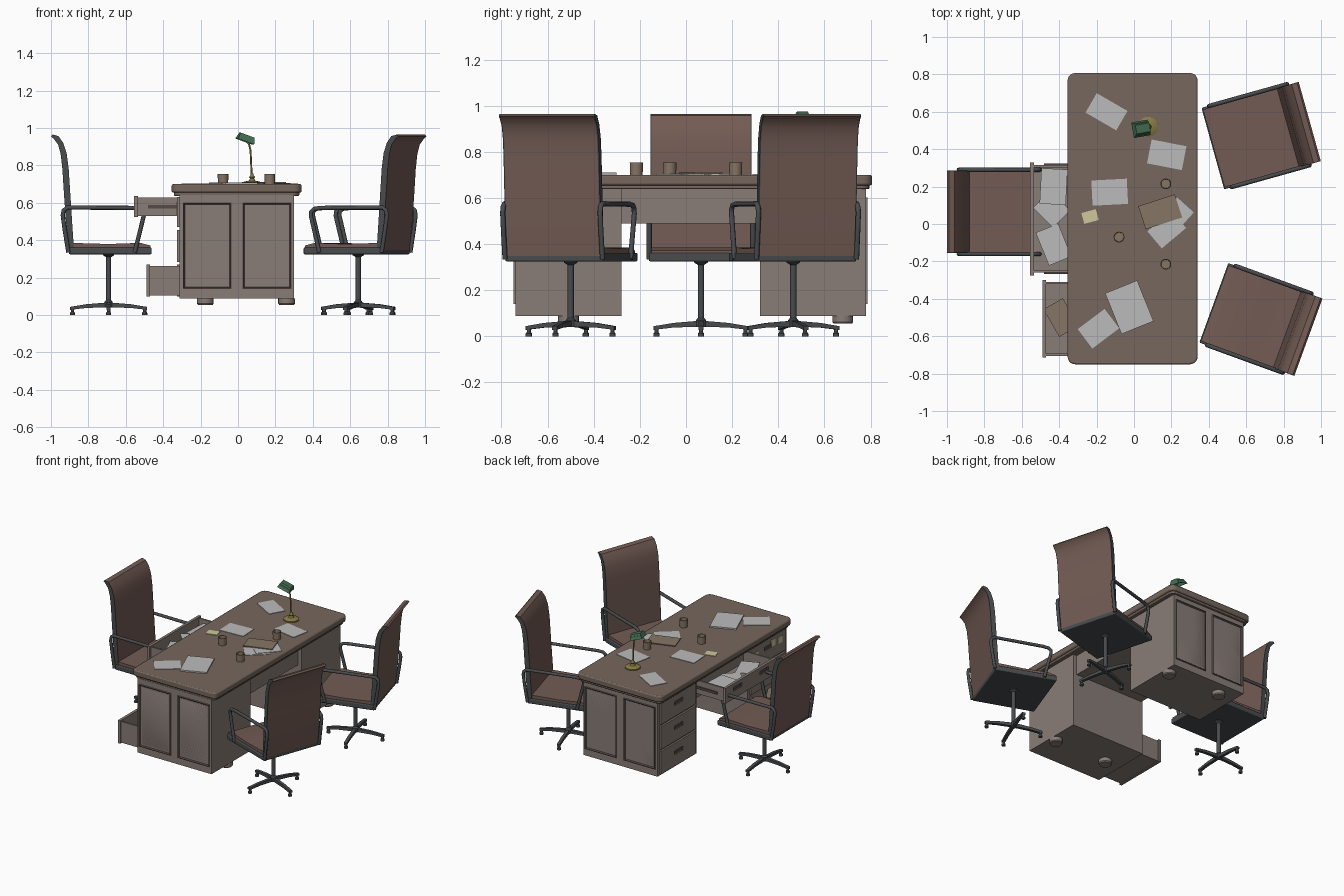
import bpy, bmesh, math
from mathutils import Matrix, Vector

if "Cube" in bpy.data.objects:
    bpy.data.objects.remove(bpy.data.objects["Cube"])


def material(name, r, g, b):
    m = bpy.data.materials.new(name)
    m.diffuse_color = (r, g, b, 1)
    m.use_nodes = True
    m.node_tree.nodes["Principled BSDF"].inputs["Base Color"].default_value = m.diffuse_color
    return m


TOP = material("top_wood", 0.18, 0.135, 0.11)
WOOD = material("body_wood", 0.25, 0.205, 0.185)
TRIM = material("dark_wood", 0.09, 0.07, 0.065)
LEATHER = material("leather", 0.17, 0.105, 0.088)
METAL = material("dark_metal", 0.065, 0.07, 0.075)
PAPER = material("paper", 0.5, 0.5, 0.5)
CARD = material("card", 0.24, 0.18, 0.13)
NOTE = material("note", 0.62, 0.58, 0.33)
BRASS = material("brass", 0.25, 0.2, 0.06)
GREEN = material("green_shade", 0.06, 0.16, 0.09)


def finish(name, bm, mats, M=None):
    bmesh.ops.recalc_face_normals(bm, faces=bm.faces)
    me = bpy.data.meshes.new(name)
    bm.to_mesh(me)
    bm.free()
    ob = bpy.data.objects.new(name, me)
    for m in mats if isinstance(mats, tuple) else (mats,):
        me.materials.append(m)
    bpy.context.collection.objects.link(ob)
    if M:
        ob.matrix_world = M
    return ob


def cube(x0, x1, y0, y1, z0, z1):
    bm = bmesh.new()
    bmesh.ops.create_cube(bm, size=1)
    for v in bm.verts:
        v.co = ((x0, x1)[v.co.x > 0], (y0, y1)[v.co.y > 0], (z0, z1)[v.co.z > 0])
    return bm


def box(name, x0, x1, y0, y1, z0, z1, mat, M=None, bevel=0):
    ob = finish(name, cube(x0, x1, y0, y1, z0, z1), mat, M)
    if bevel:
        b = ob.modifiers.new("bevel", 'BEVEL')
        b.width, b.segments = bevel, 3
    return ob


def lathe(name, profile, mat, M=None, n=20):
    # profile of (radius, z), closed at both ends
    bm = bmesh.new()
    rings = [[bm.verts.new((r * math.cos(2 * math.pi * i / n), r * math.sin(2 * math.pi * i / n), z))
              for i in range(n)] for r, z in profile]
    for a, b in zip(rings, rings[1:]):
        for i in range(n):
            bm.faces.new((a[i], a[(i + 1) % n], b[(i + 1) % n], b[i]))
    bm.faces.new(rings[0])
    bm.faces.new(rings[-1])
    return finish(name, bm, mat, M)


def strip(name, outer, inner, y0, y1, mat, M):
    # side profile given as two matching lines, extruded along y
    bm = bmesh.new()
    rows = [[bm.verts.new((p[0], y, p[1])) for p in line]
            for y in (y0, y1) for line in (outer, inner)]
    pairs = ((0, 1), (1, 3), (3, 2), (2, 0))
    for a, b in pairs:
        for i in range(len(outer) - 1):
            bm.faces.new((rows[a][i], rows[a][i + 1], rows[b][i + 1], rows[b][i]))
    for i in (0, -1):
        bm.faces.new([rows[k][i] for k in (0, 1, 3, 2)])
    return finish(name, bm, mat, M)


def tube(name, pts, mat, M=None, r=0.01, widen=0.0):
    cu = bpy.data.curves.new(name, 'CURVE')
    cu.dimensions = '3D'
    cu.bevel_depth, cu.bevel_resolution, cu.extrude = r, 2, widen
    cu.use_fill_caps = True
    sp = cu.splines.new('POLY')
    sp.points.add(len(pts) - 1)
    for p, c in zip(sp.points, pts):
        p.co = (*c, 1)
    cu.materials.append(mat)
    ob = bpy.data.objects.new(name, cu)
    bpy.context.collection.objects.link(ob)
    if M:
        ob.matrix_world = M
    return ob


def place(x, y, z, deg=0):
    return Matrix.Translation((x, y, z)) @ Matrix.Rotation(math.radians(deg), 4, 'Z')


# Desk top: rounded slab with a narrower moulding below
for nm, d, z0, z1, bv in (("desk_top", 0, 0.655, 0.70, 0.008), ("desk_top_moulding", 0.012, 0.638, 0.657, 0.004)):
    bm = cube(-0.355 + d, 0.34 - d, -0.75 + d, 0.807 - d, z0, z1)
    upright = [e for e in bm.edges if abs(e.verts[0].co.z - e.verts[1].co.z) > 0.001]
    bmesh.ops.bevel(bm, geom=upright, offset=0.04, segments=5, profile=0.5, affect='EDGES')
    ob = finish(nm, bm, TOP)
    b = ob.modifiers.new("bevel", 'BEVEL')
    b.width, b.segments = bv, 2


def drawer_front(name, x, y0, y1, z0, z1, grips):
    # front board with recessed finger slots
    ob = box(name, x, x + 0.02, y0, y1, z0, z1, (WOOD, TRIM))
    for k, gy in enumerate(grips):
        zc = (z0 + z1) / 2 + 0.015
        cut = box("slot_cutter", x - 0.01, x + 0.012, gy - 0.05, gy + 0.05, zc - 0.014, zc + 0.014, TRIM)
        cut.hide_render = True
        cut.hide_viewport = True
        cut.display_type = 'WIRE'
        m = ob.modifiers.new("slot", 'BOOLEAN')
        m.operation, m.object, m.solver = 'DIFFERENCE', cut, 'EXACT'


def tray(name, x0, x1, y0, y1, z0, z1):
    box(name + "_bottom", x0, x1, y0, y1, z0, z0 + 0.012, WOOD)
    for y in (y0, y1 - 0.012):
        box(name + "_side", x0, x1, y, y + 0.012, z0, z1, WOOD)


# Pedestals with drawers, panelled ends and feet
for y0, y1, end, foot_y in ((-0.74, -0.28, -1, -0.51), (0.32, 0.78, 1, 0.68)):
    box("pedestal", -0.312, 0.30, y0, y1, 0.088, 0.642, WOOD)
    for i, (z0, z1) in enumerate(((0.10, 0.27), (0.285, 0.455), (0.47, 0.632))):
        opened = end < 0 and i == 0
        drawer_front("drawer_front", -0.49 if opened else -0.325, y0 + 0.025, y1 - 0.02, z0, z1, [(y0 + y1) / 2])
    for x in (-0.175, 0.26):
        lathe("desk_foot", ((0.04, 0.055), (0.045, 0.062), (0.045, 0.09)), WOOD, place(x, foot_y, 0))
    ye = y0 if end < 0 else y1
    for x0, x1 in ((-0.295, -0.035), (0.025, 0.285)):
        ya, yb = sorted((ye - end * 0.01, ye + end * 0.008))
        bm = cube(x0, x1, ya, yb, 0.14, 0.602)
        bm.normal_update()
        face = [f for f in bm.faces if f.normal.y * end > 0.5]
        for width, depth in ((0.006, 0), (0.014, -0.012), (0.01, 0.004)):
            ring = bmesh.ops.inset_region(bm, faces=face, thickness=width, depth=depth)
            for f in ring['faces']:
                f.material_index = 1
        finish("end_panel", bm, (WOOD, TRIM))

# Centre housing and the two open drawers
box("centre_housing", -0.30, 0.27, -0.285, 0.325, 0.49, 0.642, WOOD)
drawer_front("centre_drawer_front", -0.555, -0.275, 0.33, 0.524, 0.637, (-0.13, 0.185))
tray("centre_drawer", -0.54, -0.29, -0.26, 0.315, 0.53, 0.63)
for y in (-0.268, 0.315):
    box("drawer_rail", -0.48, -0.30, y, y + 0.008, 0.57, 0.588, TRIM)
tray("low_drawer", -0.475, -0.30, -0.705, -0.31, 0.105, 0.262)


# Papers: x, y, z, length, width, angle, thickness, material
SHEETS = ((-0.147, 0.60, 0.70, 0.19, 0.12, -30, 0.004, PAPER), (0.175, 0.37, 0.70, 0.19, 0.13, -11, 0.004, PAPER),
          (-0.13, 0.17, 0.70, 0.19, 0.135, 3, 0.004, PAPER), (0.14, 0.065, 0.706, 0.205, 0.13, 18, 0.006, CARD),
          (0.215, 0.035, 0.703, 0.18, 0.12, 48, 0.003, PAPER), (0.175, -0.03, 0.70, 0.12, 0.17, -50, 0.003, PAPER),
          (-0.025, -0.445, 0.70, 0.185, 0.235, 22, 0.01, PAPER), (-0.19, -0.56, 0.70, 0.18, 0.13, 37, 0.004, PAPER),
          (-0.235, 0.04, 0.70, 0.08, 0.06, 15, 0.004, NOTE),
          (-0.43, 0.20, 0.60, 0.14, 0.19, -3, 0.004, PAPER), (-0.44, 0.08, 0.59, 0.13, 0.15, 45, 0.004, PAPER),
          (-0.43, -0.11, 0.59, 0.13, 0.19, 22, 0.004, PAPER), (-0.39, -0.50, 0.24, 0.12, 0.17, 30, 0.006, CARD))
for x, y, z, a, b, rot, t, m in SHEETS:
    nm = {PAPER: "paper_sheet", CARD: "folder", NOTE: "sticky_note"}[m]
    box(nm, -a / 2, a / 2, -b / 2, b / 2, 0, t, m, place(x, y, z, rot))

# Sticky notes on the drawer fronts
for y, z in ((-0.36, 0.56), (-0.56, 0.58), (-0.64, 0.57)):
    box("front_note", -0.329, -0.325, y - 0.025, y + 0.025, z - 0.025, z + 0.025, NOTE)

# Cups, hollow at the top
for x, y in ((0.17, 0.215), (0.17, -0.215), (-0.08, -0.07)):
    lathe("cup", ((0.027, 0), (0.029, 0.054), (0.025, 0.054), (0.024, 0.01)), CARD, place(x, y, 0.70))

# Desk lamp
lathe("lamp_base", ((0.053, 0), (0.053, 0.008), (0.04, 0.014), (0.018, 0.018), (0.011, 0.03), (0.016, 0.038),
                    (0.008, 0.048), (0.006, 0.06)), BRASS, place(0.075, 0.52, 0.70))
tube("lamp_stem", ((0.073, 0.52, 0.75), (0.067, 0.52, 0.88), (0.06, 0.518, 0.91), (0.045, 0.512, 0.935)), BRASS, r=0.005)
bm = cube(-0.047, 0.047, -0.042, 0.042, -0.018, 0.018)
for v in bm.verts:
    if v.co.z > 0:
        v.co.x *= 0.85
        v.co.y *= 0.55
bm.normal_update()
under = [f for f in bm.faces if f.normal.z < -0.9]
bmesh.ops.inset_region(bm, faces=under, thickness=0.005, depth=0)
bmesh.ops.inset_region(bm, faces=under, thickness=0.008, depth=-0.024)
finish("lamp_shade", bm, GREEN, place(0.042, 0.51, 0.945, 10) @ Matrix.Rotation(math.radians(20), 4, 'Y'))


# Swivel chair, facing local +x with the post at the origin
def chair(x, y, deg):
    M = place(x, y, 0, deg)
    box("seat_frame", -0.212, 0.23, -0.226, 0.226, 0.325, 0.362, METAL, M, 0.006)
    strip("seat_cushion", ((-0.2, 0.355), (0.0, 0.355), (0.17, 0.355), (0.225, 0.355)),
          ((-0.2, 0.386), (0.0, 0.380), (0.17, 0.386), (0.225, 0.372)), -0.215, 0.215, LEATHER, M)
    outer = ((-0.308, 0.955), (-0.295, 0.945), (-0.27, 0.912), (-0.256, 0.86), (-0.247, 0.78), (-0.24, 0.67),
             (-0.228, 0.5), (-0.21, 0.33))
    inner = ((-0.298, 0.965), (-0.268, 0.957), (-0.242, 0.92), (-0.224, 0.865), (-0.213, 0.78), (-0.206, 0.67),
             (-0.195, 0.5), (-0.185, 0.35))
    strip("backrest", outer, inner, -0.215, 0.215, LEATHER, M)
    for s in (-1, 1):
        a, b = sorted((s * 0.214, s * 0.22))
        strip("back_edge", outer, inner, a, b, METAL, M)
        path = ((-0.215, 0.335), (-0.235, 0.46), (-0.245, 0.535), (-0.24, 0.56), (-0.22, 0.575), (0.13, 0.573),
                (0.17, 0.568), (0.187, 0.552), (0.188, 0.53), (0.14, 0.335))
        tube("armrest", [(px, s * 0.225, pz) for px, pz in path], METAL, M, r=0.0115)
    lathe("chair_post", ((0.022, 0.04), (0.022, 0.07), (0.014, 0.08), (0.014, 0.31), (0.03, 0.32), (0.03, 0.327)), METAL, M, 16)
    for k in range(4):
        L = M @ Matrix.Rotation(k * math.pi / 2, 4, 'Z')
        strip("base_leg", ((0, 0.042), (0.12, 0.038), (0.205, 0.028)), ((0, 0.068), (0.12, 0.058), (0.205, 0.044)),
              -0.011, 0.011, METAL, L)
        lathe("base_foot", ((0.014, 0), (0.014, 0.012), (0.009, 0.018), (0.009, 0.035)), METAL,
              L @ Matrix.Translation((0.193, 0, 0)), 12)


chair(-0.692, 0.065, 0)
chair(0.643, -0.50, 160)
chair(0.643, 0.465, 195.6)

# Smooth the rounded parts, keep edges sharp
for ob in bpy.data.objects:
    ob.select_set(ob.type == 'MESH' and not ob.hide_render)
    if ob.type == 'MESH' and not ob.hide_render:
        bpy.context.view_layer.objects.active = ob
bpy.ops.object.shade_smooth_by_angle(angle=math.radians(35))
